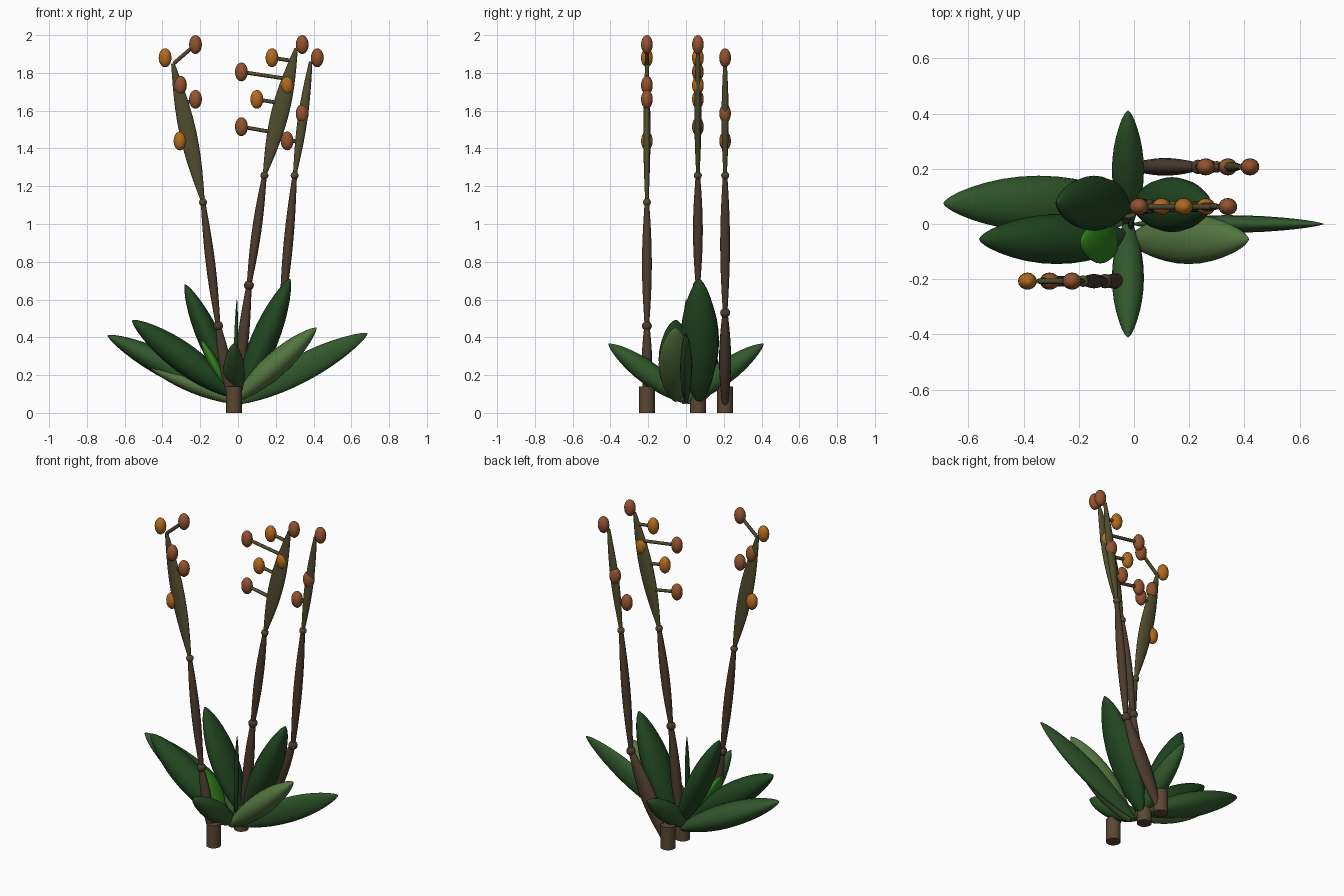
import bpy, bmesh, math
from mathutils import Vector

if "Cube" in bpy.data.objects:
    bpy.data.objects.remove(bpy.data.objects["Cube"])


def lin(r, g, b):
    return tuple((c / 255) ** 2.2 for c in (r, g, b)) + (1,)


COL = {
    "bark": lin(92, 72, 54), "stem": lin(78, 62, 50), "pod": lin(82, 78, 50),
    "dark": lin(38, 72, 38), "mid": lin(52, 88, 48), "light": lin(84, 116, 66),
    "bright": lin(52, 130, 34), "brown": lin(146, 84, 50), "orange": lin(178, 106, 34),
}
MATS = {}
for key, c in COL.items():
    MATS[key] = bpy.data.materials.new(key)
    MATS[key].diffuse_color = c


def finish(name, bm, col):
    bmesh.ops.recalc_face_normals(bm, faces=bm.faces)
    me = bpy.data.meshes.new(name)
    bm.to_mesh(me)
    bm.free()
    ob = bpy.data.objects.new(name, me)
    bpy.context.collection.objects.link(ob)
    me.materials.append(MATS[col])
    for p in me.polygons:
        p.use_smooth = len(p.vertices) <= 4
    return ob


def spindle(name, p0, p1, half_a, half_b, col, end=0.0, power=1.0, side=(0, 1, 0)):
    """Swollen limb from p0 to p1; half_b runs along side, half_a across it."""
    p0, p1, b = Vector(p0), Vector(p1), Vector(side)
    a = (p1 - p0).normalized().cross(b).normalized()
    bm, rows, n, m = bmesh.new(), [], 16, 16
    for i in range(m + 1):
        t = (1 - math.cos(math.pi * i / m)) / 2
        s = max(math.sin(math.pi * t), 0) ** power
        ra, rb = end + (half_a - end) * s, end + (half_b - end) * s
        ra, rb = max(ra, 0.002), max(rb, 0.002)
        c = p0.lerp(p1, t)
        rows.append([bm.verts.new(c + a * ra * math.cos(2 * math.pi * k / n)
                                  + b * rb * math.sin(2 * math.pi * k / n)) for k in range(n)])
    for r, q in zip(rows, rows[1:]):
        for k in range(n):
            bm.faces.new((r[k], r[(k + 1) % n], q[(k + 1) % n], q[k]))
    bm.faces.new(rows[0])
    bm.faces.new(rows[-1])
    return finish(name, bm, col)


def ball(name, loc, size, col):
    bm = bmesh.new()
    bmesh.ops.create_uvsphere(bm, u_segments=16, v_segments=10, radius=1)
    for v in bm.verts:
        v.co = Vector([v.co[i] * size[i] + loc[i] for i in range(3)])
    return finish(name, bm, col)


def rod(name, p0, p1, r, col, n=12):
    p0, p1 = Vector(p0), Vector(p1)
    bm = bmesh.new()
    bmesh.ops.create_cone(bm, cap_ends=True, segments=n, radius1=r, radius2=r, depth=(p1 - p0).length)
    q = (p1 - p0).to_track_quat('Z', 'Y')
    for v in bm.verts:
        v.co = q @ v.co + (p0 + p1) / 2
    return finish(name, bm, col)


# Stalks: y, joints as (x, z), half widths of lowest segment, flowers (x, z, colour, twig root)
STALKS = [
    (-0.207, [(-0.03, 0.05), (-0.105, 0.46), (-0.185, 1.115), (-0.345, 1.85)], (0.032, 0.028), 0.045,
     [(-0.386, 1.88, "orange", None), (-0.225, 1.95, "brown", (-0.34, 1.85)),
      (-0.305, 1.735, "brown", None), (-0.225, 1.66, "brown", (-0.28, 1.64)),
      (-0.307, 1.44, "orange", (-0.26, 1.44))]),
    (0.063, [(-0.01, 0.05), (0.058, 0.675), (0.14, 1.257), (0.308, 1.93)], (0.03, 0.03), 0.047,
     [(0.34, 1.95, "brown", None), (0.18, 1.88, "orange", (0.28, 1.865)),
      (0.018, 1.805, "brown", (0.25, 1.77)), (0.26, 1.735, "orange", None),
      (0.10, 1.66, "orange", (0.22, 1.64)), (0.018, 1.515, "brown", (0.19, 1.485))]),
    (0.207, [(-0.005, 0.03), (0.232, 0.53), (0.30, 1.257), (0.385, 1.86)], (0.05, 0.032), 0.026,
     [(0.42, 1.88, "brown", None), (0.34, 1.585, "brown", None),
      (0.26, 1.44, "brown", (0.315, 1.44))]),
]
for i, (y, j, low, pod, flowers) in enumerate(STALKS, 1):
    pts = [(x, y, z) for x, z in j]
    rod(f"stalk_{i}_base", (-0.022, y, 0), (-0.022, y, 0.14), 0.042, "bark", 16)
    spindle(f"stalk_{i}_lower", pts[0], pts[1], *low, "stem", 0.014)
    spindle(f"stalk_{i}_middle", pts[1], pts[2], 0.025, 0.026, "stem", 0.012)
    spindle(f"stalk_{i}_pod", pts[2], pts[3], pod, 0.019, "pod", 0.009)
    ball(f"stalk_{i}_lower_joint", pts[1], [0.026] * 3, "stem")
    ball(f"stalk_{i}_upper_joint", pts[2], [0.021] * 3, "pod")
    for k, (x, z, col, root) in enumerate(flowers, 1):
        ball(f"stalk_{i}_bud_{k}", (x, y, z), (0.034, 0.031, 0.05), col)
        if root:
            rod(f"stalk_{i}_twig_{k}", (root[0], y, root[1]), (x, y, z), 0.01, "pod", 8)

# Leaves fanning along x: base, tip as (x, z), y, half thickness, half depth, colour
LEAVES = [
    ("left_back_leaf", (0.0, 0.06), (-0.69, 0.41), 0.075, 0.07, 0.10, "mid"),
    ("left_front_leaf", (0.0, 0.08), (-0.56, 0.49), -0.055, 0.078, 0.09, "dark"),
    ("left_low_leaf", (0.0, 0.05), (-0.46, 0.235), 0.02, 0.04, 0.06, "light"),
    ("left_upright_leaf", (-0.01, 0.08), (-0.28, 0.68), 0.075, 0.062, 0.10, "dark"),
    ("young_leaf", (-0.05, 0.12), (-0.195, 0.385), -0.068, 0.028, 0.075, "bright"),
    ("right_upright_leaf", (0.0, 0.05), (0.275, 0.71), 0.07, 0.072, 0.10, "dark"),
    ("right_front_leaf", (-0.02, 0.06), (0.415, 0.45), -0.055, 0.065, 0.09, "light"),
    ("right_leaf", (-0.01, 0.05), (0.685, 0.42), 0.0, 0.072, 0.032, "mid"),
    ("centre_spike_leaf", (-0.015, 0.08), (-0.006, 0.60), 0.0, 0.011, 0.02, "dark"),
]
for name, b, t, y, thick, depth, col in LEAVES:
    spindle(name, (b[0], y, b[1]), (t[0], y, t[1]), thick, depth, col, 0.0, 0.65)

# Mirrored front and back leaves
for name, s in (("front_leaf", -1), ("back_leaf", 1)):
    spindle(name, (-0.022, s * -0.02, 0.05), (-0.022, s * 0.41, 0.365), 0.06, 0.058, "mid",
            0.0, 0.65, (1, 0, 0))

for m in bpy.data.materials:
    if m.users and not m.is_grease_pencil:
        m.use_nodes = True
        m.node_tree.nodes["Principled BSDF"].inputs["Base Color"].default_value = m.diffuse_color
